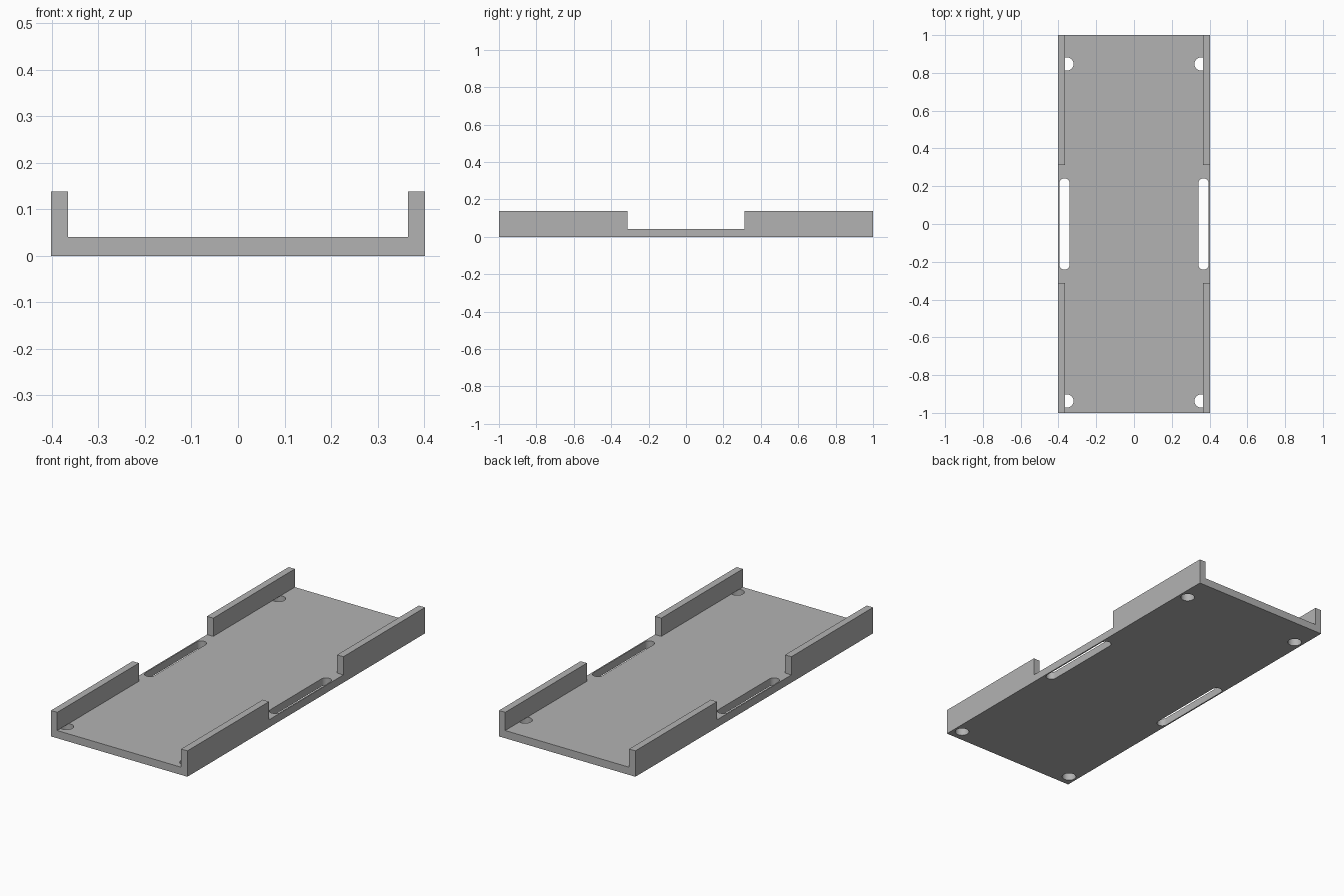
import bpy, math

cube = bpy.data.objects.get("Cube")
if cube:
    bpy.data.objects.remove(cube, do_unlink=True)

HALF_W, HALF_L = 0.402, 1.0
FLOOR, TOP, WALL = 0.041, 0.138, 0.037
GAP = 0.313  # half length of the opening between the walls

grey = bpy.data.materials.new("plain grey")
grey.use_nodes = True
colour = (0.45, 0.45, 0.45, 1)
grey.diffuse_color = colour
grey.node_tree.nodes["Principled BSDF"].inputs["Base Color"].default_value = colour


def capsule(x, y, radius, straight=0.0, steps=16):
    """Outline of a round hole, or of a slot stretched along y."""
    points = []
    for end in (1, -1):
        for i in range(steps + 1):
            a = math.pi * i / steps + (0 if end == 1 else math.pi)
            points.append((x + radius * math.cos(a),
                           y + end * straight + radius * math.sin(a)))
    if straight == 0:  # drop the doubled points of a full circle
        points = points[:steps] + points[steps + 1:-1]
    return points


# Floor plate: rectangle with slots and screw holes, filled and extruded
outlines = [[(-HALF_W, -HALF_L), (HALF_W, -HALF_L), (HALF_W, HALF_L), (-HALF_W, HALF_L)]]
for side in (-1, 1):
    outlines.append(capsule(side * 0.368, 0, 0.027, 0.215))
    for y in (0.847, -0.937):
        outlines.append(capsule(side * 0.355, y, 0.035))

curve = bpy.data.curves.new("floor_plate", "CURVE")
curve.dimensions = "2D"
curve.fill_mode = "BOTH"
curve.extrude = FLOOR / 2
for outline in outlines:
    spline = curve.splines.new("POLY")
    spline.points.add(len(outline) - 1)
    for point, (x, y) in zip(spline.points, outline):
        point.co = (x, y, 0, 1)
    spline.use_cyclic_u = True
floor = bpy.data.objects.new("floor_plate", curve)
bpy.context.collection.objects.link(floor)
floor.location.z = FLOOR / 2
curve.materials.append(grey)
bpy.ops.object.select_all(action="DESELECT")
floor.select_set(True)
bpy.context.view_layer.objects.active = floor
bpy.ops.object.convert(target="MESH")

# Weld the caps to the sides, and smooth only the round hole walls
bpy.ops.object.mode_set(mode="EDIT")
bpy.ops.mesh.select_all(action="SELECT")
bpy.ops.mesh.remove_doubles(threshold=0.0001)
bpy.ops.mesh.normals_make_consistent(inside=False)
bpy.ops.object.mode_set(mode="OBJECT")
bpy.ops.object.shade_smooth_by_angle(angle=math.radians(30))

# Four side walls standing on the floor edges
for side, side_name in ((1, "left"), (-1, "right")):
    for end, end_name in ((-1, "front"), (1, "back")):
        bpy.ops.mesh.primitive_cube_add(
            size=1, location=(side * (HALF_W - WALL / 2),
                              end * (GAP + HALF_L) / 2, (FLOOR + TOP) / 2))
        wall = bpy.context.object
        wall.name = f"{end_name}_{side_name}_wall"
        wall.scale = (WALL, HALF_L - GAP, TOP - FLOOR)
        bpy.ops.object.transform_apply(location=False, rotation=False, scale=True)
        wall.data.materials.append(grey)
